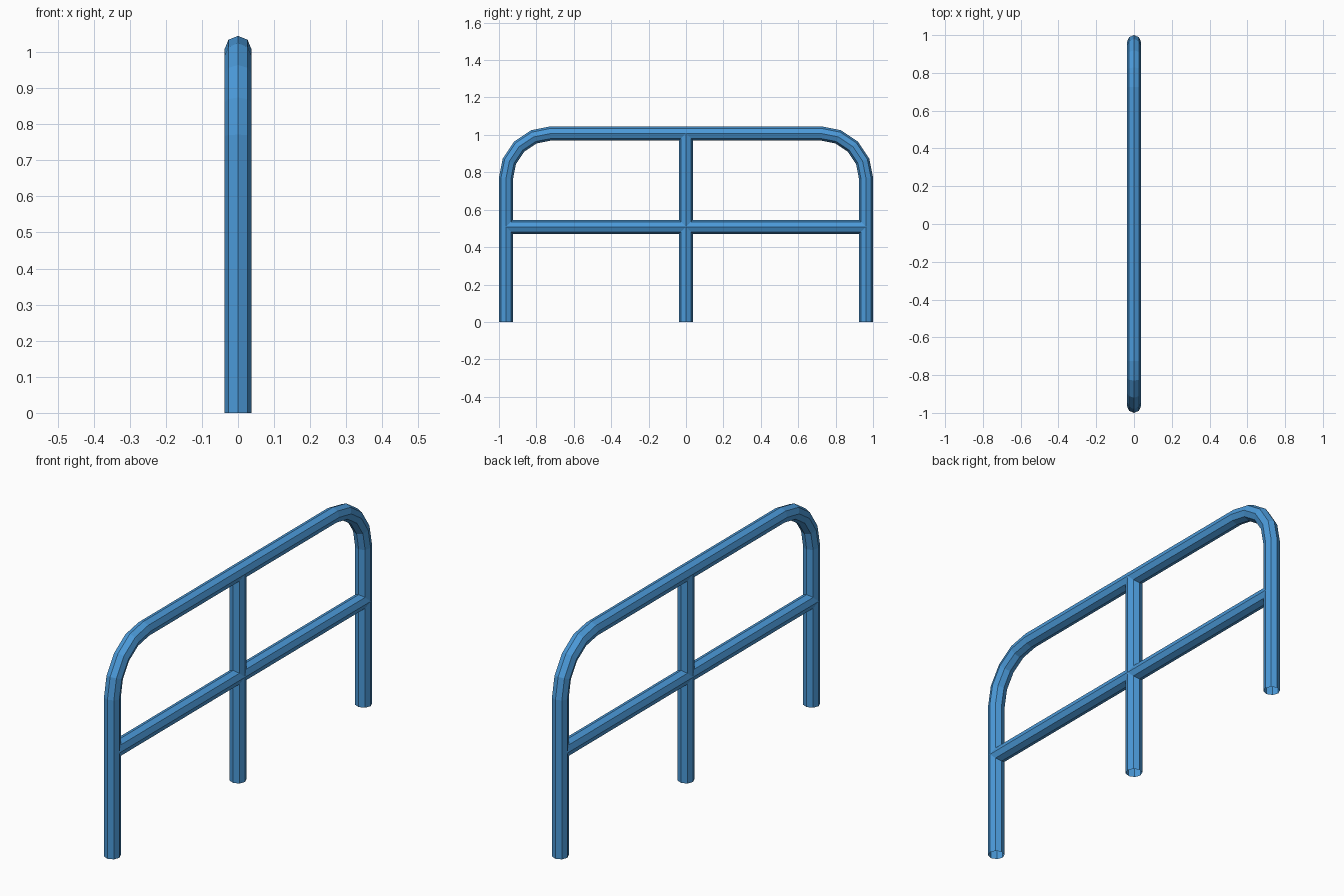
import bpy, bmesh, math
from mathutils import Vector

if "Cube" in bpy.data.objects:
    bpy.data.objects.remove(bpy.data.objects["Cube"])

R = 0.0375          # tube radius
SIDES = 8
HALF = 1.0 - R      # y of the outer posts' centre lines
TOP = 1.045 - R     # z of the top rail's centre line
BEND = 0.24         # radius of the corner bends

blue = bpy.data.materials.new("blue paint")
blue.diffuse_color = (0.07, 0.32, 0.69, 1)
blue.use_nodes = True
blue.node_tree.nodes["Principled BSDF"].inputs["Base Color"].default_value = blue.diffuse_color


def tube(name, path):
    """Open-ended octagonal tube along a (y, z) path, with mitred joints."""
    pts = [Vector((0, y, z)) for y, z in path]
    dirs = [(b - a).normalized() for a, b in zip(pts, pts[1:])]
    across = Vector((1, 0, 0))
    bm = bmesh.new()
    rings = []
    for i, p in enumerate(pts):
        d0, d1 = dirs[max(i - 1, 0)], dirs[min(i, len(dirs) - 1)]
        t = (d0 + d1).normalized()
        n = t.cross(across) / t.dot(d0)
        ring = []
        for k in range(SIDES):
            a = 2 * math.pi * k / SIDES
            ring.append(bm.verts.new(p + R * (math.cos(a) * across + math.sin(a) * n)))
        rings.append(ring)
    for r0, r1 in zip(rings, rings[1:]):
        for k in range(SIDES):
            j = (k + 1) % SIDES
            bm.faces.new((r0[k], r1[k], r1[j], r0[j]))
    bmesh.ops.recalc_face_normals(bm, faces=bm.faces)
    # make sure the faces point away from the tube's centre line
    f = bm.faces[0]
    c, a = f.calc_center_median(), pts[0]
    if f.normal.dot((c - a) - dirs[0] * (c - a).dot(dirs[0])) < 0:
        bmesh.ops.reverse_faces(bm, faces=bm.faces)
    me = bpy.data.meshes.new(name)
    bm.to_mesh(me)
    bm.free()
    me.materials.append(blue)
    ob = bpy.data.objects.new(name, me)
    bpy.context.collection.objects.link(ob)
    return ob


# Bent outer frame: post, corner, top rail, corner, post
corner = [(HALF - BEND + BEND * math.cos(a), TOP - BEND + BEND * math.sin(a))
          for a in (math.radians(22.5 * i) for i in range(5))]
right = [(HALF, 0)] + corner
tube("outer_frame", right + [(-y, z) for y, z in reversed(right)])

# Middle rail and centre post
tube("middle_rail", [(-HALF, 0.508), (HALF, 0.508)])
tube("centre_post", [(0, 0), (0, TOP)])
